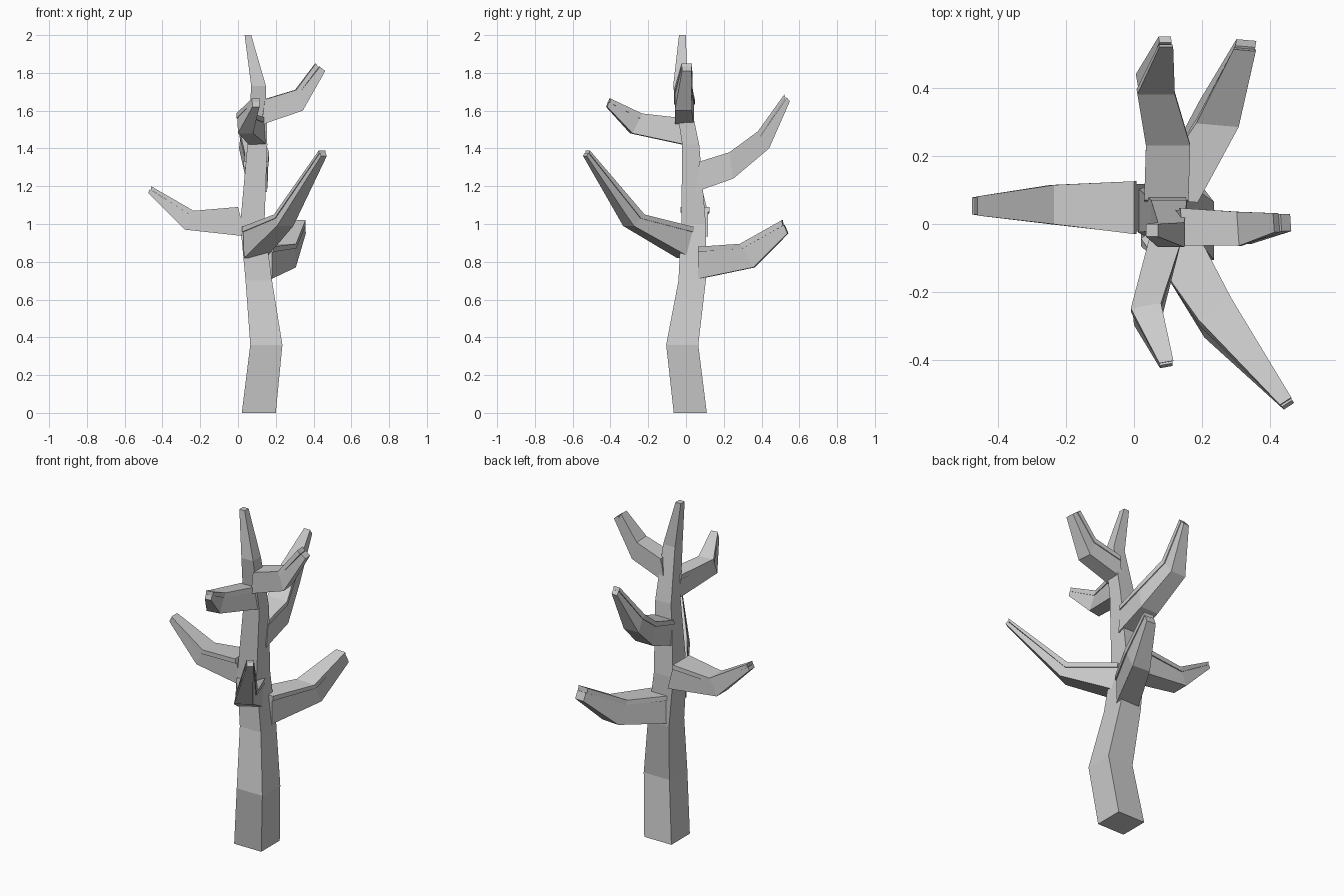
import bpy, bmesh, math
from mathutils import Vector


def loft(name, rings):
    """Skin a list of four-sided rings and cap both ends."""
    bm = bmesh.new()
    loops = [[bm.verts.new(p) for p in ring] for ring in rings]
    for a, b in zip(loops, loops[1:]):
        for i in range(4):
            j = (i + 1) % 4
            bm.faces.new((a[i], a[j], b[j], b[i]))
    bm.faces.new(loops[0])
    bm.faces.new(loops[-1])
    bmesh.ops.recalc_face_normals(bm, faces=bm.faces)
    mesh = bpy.data.meshes.new(name)
    bm.to_mesh(mesh)
    bm.free()
    obj = bpy.data.objects.new(name, mesh)
    bpy.context.collection.objects.link(obj)
    return obj


def branch(name, heading, sections):
    """Tapered limb plus a thin, slightly wider layer along its top.
    Each section is (bottom centre, top centre, width)."""
    h = math.radians(heading)
    side = Vector((-math.sin(h), math.cos(h), 0))
    body, cap = [], []
    for i, (low, high, w) in enumerate(sections):
        low, high = Vector(low), Vector(high)
        span = high - low
        t = min(0.028 / span.length, 0.45)
        seam = high - span * t
        s, c = side * (w / 2 - 0.006 * w / 0.12), side * w / 2
        body.append((low - s, low + s, seam + s, seam - s))
        # the top layer stands slightly back from the tip
        back = Vector((math.cos(h), math.sin(h), 0.5)) * (-0.006 if i == len(sections) - 1 else 0)
        cap.append((seam - c + back, seam + c + back, high + c, high - c))
    loft(name, body)
    loft(name + "_top_layer", cap)


# Crooked square trunk: z, x range, y range
trunk = [(0.00, 0.02, 0.20, -0.065, 0.110),
         (0.36, 0.065, 0.235, -0.105, 0.065),
         (0.70, 0.04, 0.18, -0.04, 0.105),
         (1.00, 0.012, 0.14, -0.025, 0.105),
         (1.42, 0.05, 0.155, -0.02, 0.07),
         (1.73, 0.07, 0.148, -0.068, 0.005),
         (2.00, 0.035, 0.07, -0.037, 0.0)]
loft("trunk", [[(x0, y0, z), (x1, y0, z), (x1, y1, z), (x0, y1, z)]
               for z, x0, x1, y0, y1 in trunk])

# Six branches
branch("left_branch", 180, [
    ((0.04, 0.048, 0.935), (0.0, 0.048, 1.09), 0.155),
    ((-0.28, 0.057, 0.97), (-0.235, 0.057, 1.07), 0.115),
    ((-0.475, 0.053, 1.165), (-0.46, 0.053, 1.20), 0.056)])
branch("front_right_branch", -57, [
    ((0.09, -0.01, 0.82), (0.085, 0.0, 0.985), 0.155),
    ((0.25, -0.305, 0.99), (0.238, -0.25, 1.05), 0.115),
    ((0.455, -0.535, 1.36), (0.445, -0.52, 1.39), 0.04)])
branch("back_right_branch", 85, [
    ((0.11, 0.07, 0.71), (0.11, 0.07, 0.88), 0.155),
    ((0.25, 0.36, 0.77), (0.245, 0.29, 0.895), 0.125),
    ((0.33, 0.54, 0.95), (0.325, 0.51, 1.02), 0.065)])
branch("back_branch", 90, [
    ((0.095, 0.05, 1.17), (0.095, 0.07, 1.33), 0.13),
    ((0.10, 0.25, 1.24), (0.10, 0.23, 1.38), 0.13),
    ((0.055, 0.44, 1.40), (0.065, 0.38, 1.49), 0.11),
    ((0.09, 0.55, 1.65), (0.095, 0.52, 1.685), 0.04)])
branch("front_branch", -80, [
    ((0.105, -0.01, 1.42), (0.10, -0.02, 1.56), 0.105),
    ((0.04, -0.29, 1.48), (0.035, -0.24, 1.585), 0.09),
    ((0.095, -0.42, 1.62), (0.095, -0.405, 1.665), 0.042)])
branch("right_branch", 4, [
    ((0.12, -0.008, 1.525), (0.14, -0.008, 1.66), 0.11),
    ((0.34, -0.014, 1.60), (0.305, -0.014, 1.71), 0.10),
    ((0.46, 0.004, 1.81), (0.41, 0.004, 1.85), 0.056)])
